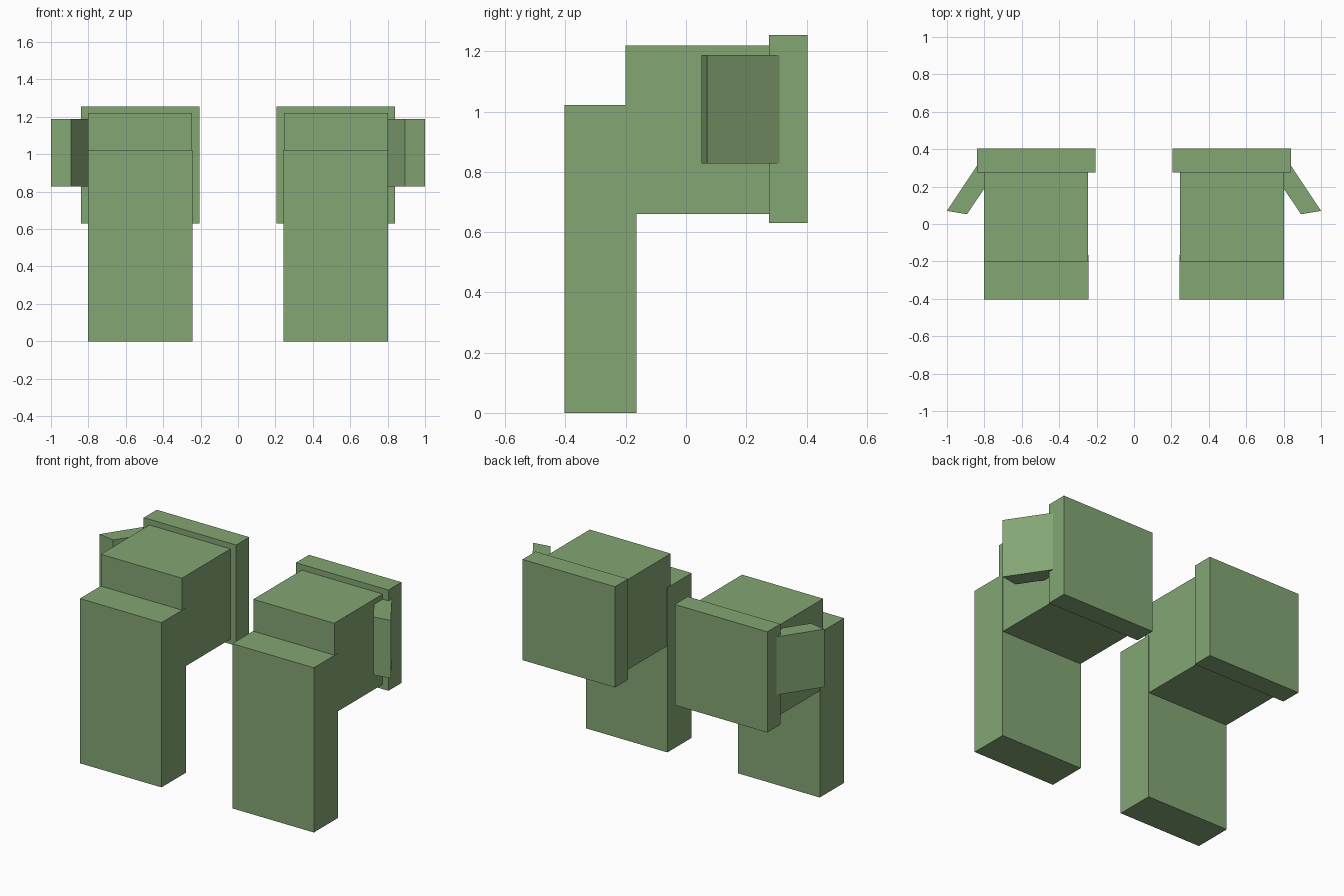
import bpy
import bmesh

cube = bpy.data.objects.get("Cube")
if cube:
    bpy.data.objects.remove(cube, do_unlink=True)

# Single flat green
green = bpy.data.materials.new("sage green")
green.use_nodes = True
COLOUR = (0.23, 0.38, 0.175, 1)
green.diffuse_color = COLOUR
green.node_tree.nodes["Principled BSDF"].inputs["Base Color"].default_value = COLOUR


def prism(name, outline, bottom, top, side):
    """Extrude a plan outline upward; side is 1 for left, -1 for right."""
    bm = bmesh.new()
    base = bm.faces.new([bm.verts.new((side * x, y, bottom)) for x, y in outline])
    grown = bmesh.ops.extrude_face_region(bm, geom=[base])["geom"]
    verts = [v for v in grown if isinstance(v, bmesh.types.BMVert)]
    bmesh.ops.translate(bm, verts=verts, vec=(0, 0, top - bottom))
    bmesh.ops.recalc_face_normals(bm, faces=bm.faces)
    mesh = bpy.data.meshes.new(name)
    bm.to_mesh(mesh)
    bm.free()
    mesh.materials.append(green)
    obj = bpy.data.objects.new(name, mesh)
    bpy.context.collection.objects.link(obj)


def box(x0, x1, y0, y1):
    return [(x0, y0), (x1, y0), (x1, y1), (x0, y1)]


# Angled side flap, rooted inside the block and the back plate
FLAP = [(1.0, 0.07), (0.893, 0.052), (0.78, 0.22), (0.82, 0.34)]

for label, side in (("left", 1), ("right", -1)):
    prism(label + "_front_column", box(0.243, 0.803, -0.403, -0.165), 0, 1.022, side)
    prism(label + "_upper_block", box(0.245, 0.801, -0.2, 0.3), 0.66, 1.22, side)
    prism(label + "_back_plate", box(0.205, 0.84, 0.275, 0.403), 0.63, 1.255, side)
    prism(label + "_side_flap", FLAP, 0.828, 1.188, side)
